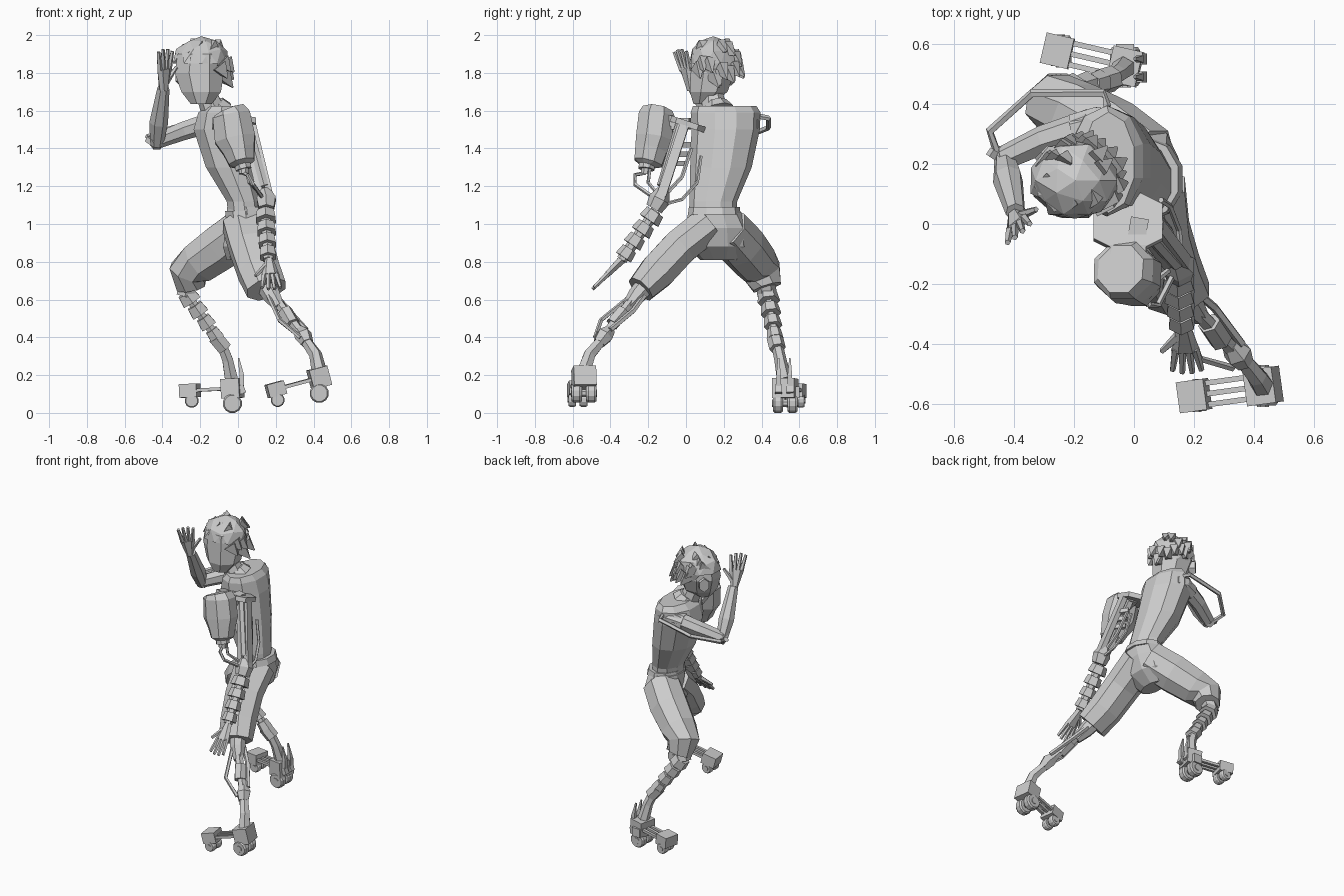
import bpy, bmesh, math, random
from mathutils import Vector

random.seed(4)
cube = bpy.data.objects.get("Cube")
if cube:
    bpy.data.objects.remove(cube, do_unlink=True)

grey = bpy.data.materials.new("plain grey")
grey.use_nodes = True
GREY = (.6, .6, .6, 1)
grey.diffuse_color = GREY
grey.node_tree.nodes["Principled BSDF"].inputs["Base Color"].default_value = GREY

X, Y, Z = Vector((1, 0, 0)), Vector((0, 1, 0)), Vector((0, 0, 1))


def finish(name, bm):
    bmesh.ops.recalc_face_normals(bm, faces=bm.faces)
    mesh = bpy.data.meshes.new(name)
    bm.to_mesh(mesh)
    bm.free()
    mesh.materials.append(grey)
    obj = bpy.data.objects.new(name, mesh)
    bpy.context.collection.objects.link(obj)
    return obj


def limb(name, rings, sides=8, ref=Y, level=False):
    """Loft rings (x, y, z, radius, second radius) along their own path."""
    bm = bmesh.new()
    centres = [Vector(r[:3]) for r in rings]
    loops = []
    for i, r in enumerate(rings):
        before, after = centres[max(i - 1, 0)], centres[min(i + 1, len(rings) - 1)]
        t = Z if level else (after - before).normalized()
        u = ref.cross(t).normalized()
        v = t.cross(u)
        grow = 1 / math.cos(math.pi / sides)
        loop = []
        for k in range(sides):
            angle = math.tau * (k + .5) / sides
            loop.append(bm.verts.new(centres[i] + grow * (
                u * r[3] * math.cos(angle) + v * r[-1] * math.sin(angle))))
        loops.append(loop)
    for lower, upper in zip(loops, loops[1:]):
        for k in range(sides):
            j = (k + 1) % sides
            bm.faces.new((lower[k], lower[j], upper[j], upper[k]))
    bm.faces.new(loops[0][::-1])
    bm.faces.new(loops[-1])
    return finish(name, bm)


def beam(name, start, end, a, b=None, sides=4, ref=Y):
    b = b or a
    return limb(name, [(*start, a, b), (*end, a, b)], sides, ref)


def wire(name, points, radius, ref=Y):
    limb(name, [(*p, radius) for p in points], 5, ref)


def stack(name, start, end, count, first, last):
    """Row of armour blocks on a thin core."""
    start, end = Vector(start), Vector(end)
    beam(name + "_core", start, end, last * .6, sides=6)
    for i in range(count):
        r = first + (last - first) * i / max(count - 1, 1)
        p, q = (start.lerp(end, (i + s) / count) for s in (.08, .8))
        limb(f"{name}_block_{i}", [(*p, r * .85), (*q, r)], 6)


def hand(name, wrist, aim, side, length):
    wrist, aim, side = Vector(wrist), Vector(aim).normalized(), Vector(side).normalized()
    palm = wrist + aim * length * .5
    normal = aim.cross(side)
    limb(name + "_palm", [(*wrist, .022, .02), (*palm, .015, .042)], 6, side)
    for i in range(4):
        spread = (i - 1.5) / 1.5
        root = palm + side * spread * .032 - aim * .01
        tip = root + (aim + side * spread * .16).normalized() * length * (.52 - .07 * abs(spread))
        limb(f"{name}_finger_{i}", [(*root, .012), (*tip, .008)], 5, normal)
    root = wrist + aim * length * .2 + side * .02
    tip = root + (aim + side * .8).normalized() * length * .4
    limb(name + "_thumb", [(*root, .014), (*tip, .008)], 5, normal)


# Torso, neck and belt
limb("torso", [(.04, .14, 1.04, .09, .12), (.03, .145, 1.12, .09, .12),
               (-.04, .185, 1.3, .13, .155), (-.09, .21, 1.5, .145, .172),
               (-.09, .21, 1.59, .12, .176), (-.085, .205, 1.625, .085, .16)], 10, level=True)
limb("neck", [(-.13, .15, 1.6, .06), (-.17, .14, 1.7, .05)], 7)
limb("collar", [(-.11, .17, 1.6, .08), (-.13, .16, 1.64, .055)], 8)
limb("belt", [(.05, .15, 1.05, .112, .133), (.045, .15, 1.09, .102, .128)], 10, level=True)

# Baggy trousers
limb("trouser_seat", [(-.01, .18, .81, .05, .1), (.02, .17, .88, .1, .16),
                      (.045, .165, .98, .105, .16), (.04, .15, 1.07, .108, .13)], 10, level=True)
limb("left_trouser_leg", [(.045, .12, 1, .095, .125), (.07, -.03, .88, .095, .115),
                          (.11, -.15, .75, .095, .11), (.15, -.24, .655, .075, .105)], 8, X)
limb("right_trouser_leg", [(.04, .21, .98, .115), (-.08, .295, .885, .12),
                           (-.2, .365, .8, .11), (-.265, .405, .745, .098), (-.25, .43, .665, .075, .075)], 8)

# Head, ear piece and hair
limb("head", [(-.195, .09, 1.635, .055, .05), (-.195, .12, 1.7, .105, .1), (-.205, .14, 1.8, .13, .115),
              (-.2, .14, 1.9, .12, .11), (-.2, .14, 1.95, .07)], 8, level=True)
beam("ear_piece", (-.28, .21, 1.78), (-.31, .24, 1.78), .03, .04, 6, Z)
crown = Vector((-.195, .145, 1.85))
size = Vector((.15, .135, .14))
back = Vector((.75, .65, 0)).normalized()
bm = bmesh.new()
bmesh.ops.create_icosphere(bm, subdivisions=2, radius=1)
face_area = [f for f in bm.faces if f.calc_center_median().z
             < -.25 - .5 * f.calc_center_median().dot(back)]
bmesh.ops.delete(bm, geom=face_area, context="FACES")
for v in bm.verts:
    v.co = crown + v.co * size * random.uniform(.93, 1.06)
finish("hair_cap", bm)
for i in range(34):
    turn, height = i * 2.4, random.uniform(-.6, .8)
    flat = math.sqrt(1 - height * height)
    out = Vector((flat * math.cos(turn), flat * math.sin(turn), height))
    if height < -.2 - .5 * out.dot(back):
        continue
    flow = (out * .1 + back * .4 - Z * .6 * flat).normalized()
    root = crown + out * size * .86
    tip = root + flow * random.uniform(.06, .085) + out * .012
    limb(f"hair_lock_{i}", [(*root, .04, .026), (*tip, .003)], 4, Z.cross(flow) + X * .01)

# Raised right arm with its outer brace
limb("right_shoulder", [(-.05, .33, 1.53, .05), (-.12, .33, 1.535, .06), (-.2, .31, 1.52, .055)], 8)
limb("right_upper_arm", [(-.14, .33, 1.54, .05), (-.3, .28, 1.49, .045), (-.43, .22, 1.44, .038)], 7, Z)
beam("right_elbow", (-.43, .24, 1.42), (-.43, .19, 1.46), .032, sides=6, ref=X)
limb("right_forearm", [(-.43, .22, 1.42, .032), (-.42, .15, 1.54, .046),
                       (-.395, .04, 1.72, .03)], 7, X)
hand("right_hand", (-.395, .03, 1.71), (.05, -.3, 1), (.8, .7, 0), .235)
wire("right_arm_brace", [(-.09, .39, 1.57), (-.1, .435, 1.56), (-.34, .435, 1.51),
                         (-.48, .31, 1.46), (-.45, .22, 1.43)], .012, Z)
beam("brace_mount", (-.45, .22, 1.43), (-.48, .24, 1.45), .014, ref=Z)

# Mechanical left arm, shoulder plate and tank
beam("shoulder_plate", (-.02, 0, 1.515), (-.02, .01, 1.545), .115, .105, 6)
beam("plate_lip", (-.02, -.09, 1.52), (-.02, -.085, 1.575), .06, .015)
beam("tank_bracket", (.02, .02, 1.53), (-.01, -.15, 1.53), .03, ref=Z)
limb("shoulder_tank", [(-.045, -.15, 1.6, .08), (-.035, -.155, 1.575, .1, .095),
                       (-.015, -.17, 1.45, .108, .095), (.005, -.185, 1.39, .085, .085),
                       (.02, -.2, 1.325, .068, .075),
                       (.025, -.207, 1.31, .042), (.03, -.21, 1.29, .042)], 8)
beam("tank_nozzle", (.03, -.21, 1.3), (.03, -.215, 1.265), .025, sides=8)
for i, shift in enumerate((-.025, .025)):
    beam(f"left_arm_strut_{i}", (.055 + shift, -.01, 1.52), (.145 + shift, -.13, 1.15), .017, .025)
beam("left_upper_arm", (.05, -.03, 1.53), (.14, -.13, 1.2), .022, sides=6)
for i in range(3):
    z = 1.42 - i * .05
    beam(f"arm_rib_{i}", (.06, .02 - i * .015, z), (.1, -.04 - i * .015, z), .014, ref=Z)
limb("left_elbow", [(.14, -.12, 1.18, .03), (.15, -.14, 1.13, .05), (.15, -.17, 1.08, .04)], 6)
stack("left_forearm", (.145, -.16, 1.07), (.16, -.34, .81), 4, .052, .042)
hand("left_hand", (.165, -.34, .81), (.06, -.75, -.75), (-1, 0, 0), .23)
wire("tank_hose", [(.03, -.215, 1.27), (.05, -.27, 1.26), (.08, -.27, 1.21), (.13, -.17, 1.14)], .009, X)
wire("inner_hose", [(.04, -.19, 1.3), (.06, -.2, 1.22), (.12, -.15, 1.16)], .008, X)
wire("back_hose", [(.09, .08, 1.36), (.12, .06, 1.22), (.15, -.02, 1.13), (.16, -.13, 1.1)], .008, X)
wire("shoulder_hose", [(.08, .03, 1.4), (.12, -.02, 1.25), (.15, -.13, 1.13)], .009, X)

# Left shin with linkages
limb("left_knee", [(.14, -.2, .69, .05), (.18, -.26, .62, .045), (.22, -.31, .56, .028)], 7, X)
beam("left_shin", (.18, -.26, .63), (.34, -.43, .41), .024, sides=6, ref=X)
beam("left_shin_sleeve", (.25, -.33, .54), (.29, -.39, .47), .034, sides=6, ref=X)
limb("left_shin_joint", [(.32, -.4, .44, .025), (.345, -.43, .41, .042), (.365, -.46, .37, .03)], 6, X)
limb("left_ankle", [(.36, -.45, .38, .026), (.41, -.51, .31, .03), (.43, -.54, .22, .035)], 6, X)
wire("left_linkage", [(.2, -.22, .62), (.27, -.28, .54), (.36, -.4, .44)], .012, X)
wire("left_rear_rod", [(.16, -.29, .62), (.22, -.45, .49), (.33, -.48, .4)], .01, X)

# Right shin made of stacked blocks
beam("right_knee", (-.26, .42, .7), (-.28, .43, .62), .045, sides=6)
stack("right_shin", (-.28, .43, .64), (-.1, .475, .38), 4, .052, .038)
beam("right_shin_joint", (-.12, .47, .4), (-.07, .485, .34), .038, sides=6)
limb("right_ankle", [(-.09, .48, .37, .026), (-.055, .5, .28, .028), (-.035, .52, .18, .034)], 6)


def roller(name, centre, radius, width):
    c = Vector(centre)
    beam(name + "_axle", c - Y * width, c + Y * width, radius * .4, sides=8, ref=Z)
    for s in (-1, 1):
        mid = c + Y * s * width * .55
        half = Y * width * .38
        limb(f"{name}_wheel_{s}", [(*(mid - half), radius * .85), (*(mid - half * .6), radius),
                                   (*(mid + half * .6), radius), (*(mid + half), radius * .85)], 12, Z)


# Roller feet: heel box, toe box, rails and paired wheels
def foot(side, heel, toe, drop):
    heel, toe = Vector(heel), Vector(toe)
    run = (toe - heel).normalized()
    across = Z.cross(run).normalized()
    beam(side + "_heel_box", heel - run * .05, heel + run * .05, .06, .052, ref=Z)
    beam(side + "_toe_box", toe - run * .047, toe + run * .047, .052, .036, ref=Z)
    for i in (-1, 0, 1):
        offset = across * i * .036
        beam(f"{side}_rail_{i}", heel + offset, toe + offset, .009, ref=Z)
    roller(side + "_heel", heel - Z * drop, .05, .07)
    roller(side + "_toe", toe + Vector((.01, 0, -.9 * drop + .018)), .036, .055)


foot("left", (.43, -.54, .187), (.2, -.572, .125), .083)
foot("right", (-.03, .525, .13), (-.255, .577, .118), .08)

# Fins and side pods behind the right heel
for i, y in enumerate((.49, .55)):
    limb(f"heel_fin_{i}", [(.015, y, .1, .014), (.02, y, .2, .012), (.003, y, .29, .004)], 4)
    beam(f"heel_pod_{i}", (.01, y, .12), (.035, y, .13), .018, .022, ref=Z)
beam("heel_side_pod", (-.03, .58, .11), (-.03, .6, .11), .03, ref=Z)
